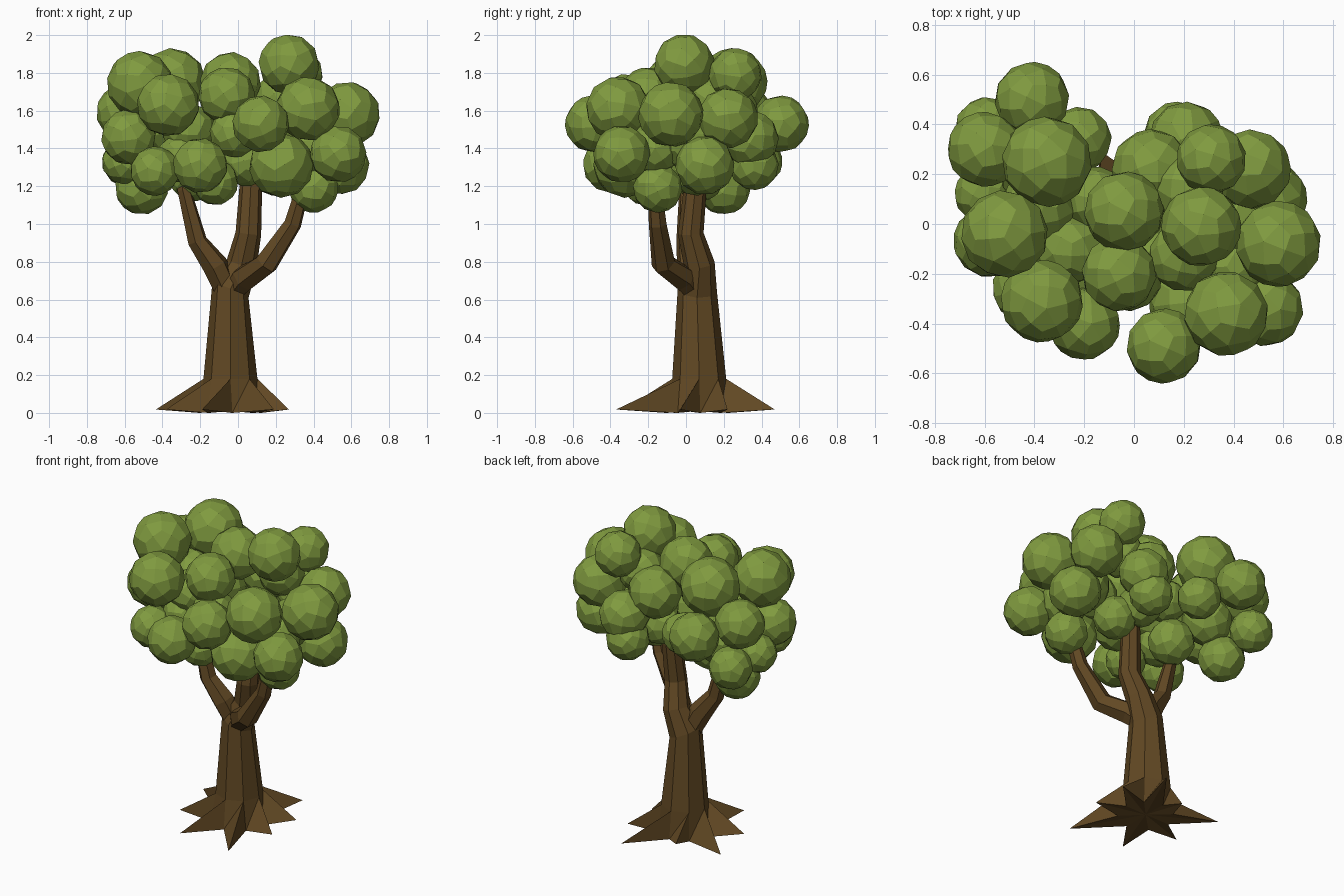
import bpy, bmesh, math, random
from mathutils import Vector, Euler

if "Cube" in bpy.data.objects:
    bpy.data.objects.remove(bpy.data.objects["Cube"])

random.seed(4)


def material(name, rgb):
    m = bpy.data.materials.new(name)
    m.diffuse_color = (*rgb, 1)
    m.use_nodes = True
    m.node_tree.nodes["Principled BSDF"].inputs["Base Color"].default_value = m.diffuse_color
    return m


BARK = material("brown_bark", (0.12, 0.065, 0.017))
LEAF = material("green_leaf", (0.215, 0.325, 0.05))


def finish(bm, name, mat):
    bmesh.ops.recalc_face_normals(bm, faces=bm.faces)
    me = bpy.data.meshes.new(name)
    bm.to_mesh(me)
    bm.free()
    me.materials.append(mat)
    ob = bpy.data.objects.new(name, me)
    bpy.context.collection.objects.link(ob)
    return ob


def add_ring(bm, center, radius, sides, axis=Vector((0, 0, 1)), turn=0.0):
    q = Vector((0, 0, 1)).rotation_difference(axis)
    return [bm.verts.new(Vector(center) + q @ Vector((
        radius * math.cos(turn + i * math.tau / sides),
        radius * math.sin(turn + i * math.tau / sides), 0)))
        for i in range(sides)]


def bridge(bm, a, b):
    n = len(a)
    for i in range(n):
        j = (i + 1) % n
        bm.faces.new((a[i], a[j], b[j], b[i]))


def path_rings(bm, path, sides, turn=0.0):
    """Rings along a path of (x, y, z, radius)"""
    pts = [Vector(p[:3]) for p in path]
    rings = []
    for i, p in enumerate(path):
        axis = (pts[min(i + 1, len(pts) - 1)] - pts[max(i - 1, 0)]).normalized()
        rings.append(add_ring(bm, p[:3], p[3], sides, axis, turn))
    for a, b in zip(rings, rings[1:]):
        bridge(bm, a, b)
    bm.faces.new(rings[-1])
    return rings


def branch(name, path):
    bm = bmesh.new()
    rings = path_rings(bm, path, 6, 0.3)
    bm.faces.new(rings[0][::-1])
    finish(bm, name, BARK)


# trunk with its main limb, flaring into pointed roots
bm = bmesh.new()
trunk = path_rings(bm, [
    (-0.04, 0.06, 0.65, 0.104), (0.02, 0.07, 0.79, 0.082),
    (0.055, 0.025, 0.95, 0.068), (0.068, 0.05, 1.2, 0.06),
    (0.08, 0.06, 1.35, 0.05)], 8)
flare = add_ring(bm, (-0.04, 0.07, 0.18), 0.143, 8)
bridge(bm, flare, trunk[0])
points = [(0.27, -0.03), (0.27, 0.22), (0.14, 0.47), (-0.13, 0.29),
          (-0.435, 0.26), (-0.38, -0.06), (-0.19, -0.33), (0.19, -0.37)]
tips = [bm.verts.new((x, y, 0.018)) for x, y in points]
mid = Vector((-0.04, 0.06, 0))
valleys = []
for i in range(8):
    a, b = (Vector((*points[k % 8], 0)) - mid for k in (i, i + 1))
    d = (a.normalized() + b.normalized()).normalized()
    valleys.append(bm.verts.new(mid + d * 0.165))
under = bm.verts.new(mid + Vector((0, 0, 0.01)))
for i in range(8):
    j = (i + 1) % 8
    bm.faces.new((tips[i], valleys[i], flare[i]))
    bm.faces.new((valleys[i], tips[j], flare[j]))
    bm.faces.new((valleys[i], flare[j], flare[i]))
    bm.faces.new((valleys[i], tips[i], under))
    bm.faces.new((tips[j], valleys[i], under))
finish(bm, "trunk_and_roots", BARK)

# side branches
branch("left_branch", [
    (-0.045, 0.055, 0.62, 0.065), (-0.12, 0.02, 0.78, 0.07),
    (-0.215, 0.0, 0.91, 0.053), (-0.285, 0.0, 1.18, 0.037),
    (-0.3, 0.02, 1.34, 0.03)])
branch("right_branch", [
    (-0.04, 0.06, 0.62, 0.05), (0.03, -0.01, 0.71, 0.072),
    (0.15, -0.12, 0.79, 0.065), (0.29, -0.15, 1.0, 0.048),
    (0.36, -0.17, 1.25, 0.035)])

# foliage clumps: x, y, z, radius
OUTER = [
    (-.35, .25, 1.75, .18), (-.41, .5, 1.53, .15), (-.6, .3, 1.59, .15),
    (-.52, -.04, 1.74, .175), (-.37, -.31, 1.63, .165), (-.2, -.4, 1.31, .145),
    (-.04, .05, 1.75, .16), (-.06, -.2, 1.68, .15), (.07, .22, 1.59, .16),
    (.27, -.01, 1.845, .16), (.31, .26, 1.79, .14), (.21, .34, 1.45, .15),
    (.47, .22, 1.56, .16), (.58, -.08, 1.58, .172), (.37, -.36, 1.61, .17),
    (.12, -.49, 1.53, .15), (.53, -.34, 1.37, .15), (.54, .1, 1.31, .155),
    (.4, -.15, 1.19, .13), (-.51, .2, 1.19, .14), (-.59, .38, 1.33, .13),
    (-.58, -.07, 1.46, .145), (-.44, -.26, 1.28, .13), (-.12, -.22, 1.22, .12),
    (.23, -.32, 1.31, .17)]
# clumps filling the inside: x, y, z, radius
INNER = [
    (-.02, -.22, 1.48, .13), (-.22, .34, 1.44, .13), (.2, -.13, 1.5, .14),
    (-.26, -.1, 1.5, .14), (-.16, .1, 1.5, .13), (-.6, .12, 1.33, .12),
    (.19, .05, 1.28, .13), (.17, .36, 1.31, .13), (-.23, .07, 1.26, .14)]
INNER += [
    (-.38, .07, 1.52, .15), (.22, .14, 1.66, .14), (.4, .02, 1.43, .15),
    (.4, -.17, 1.4, .14), (.04, -.12, 1.33, .13), (-.3, -.13, 1.35, .13),
    (.08, .15, 1.36, .13), (-.39, .21, 1.4, .15)]


def add_clump(bm, center, radius, seed_ball):
    """Low-poly ball of kites: each icosahedron face is split in three"""
    turn = Euler([random.uniform(0, math.tau) for _ in range(3)]).to_matrix()
    made = {}

    def point(*corners):
        key = frozenset(v.index for v in corners)
        if key not in made:
            p = sum((v.co for v in corners), Vector()).normalized()
            made[key] = bm.verts.new(Vector(center) + turn @ p * radius)
        return made[key]

    for f in seed_ball.faces:
        a, b, c = f.verts
        for p, q, r in ((a, b, c), (b, c, a), (c, a, b)):
            bm.faces.new((point(p), point(p, q), point(p, q, r), point(p, r)))


seed_ball = bmesh.new()
bmesh.ops.create_icosphere(seed_ball, subdivisions=1, radius=1)
seed_ball.verts.index_update()
bm = bmesh.new()
for x, y, z, r in OUTER + INNER:
    add_clump(bm, (x, y, z), r * 1.01, seed_ball)
seed_ball.free()
finish(bm, "foliage", LEAF)
